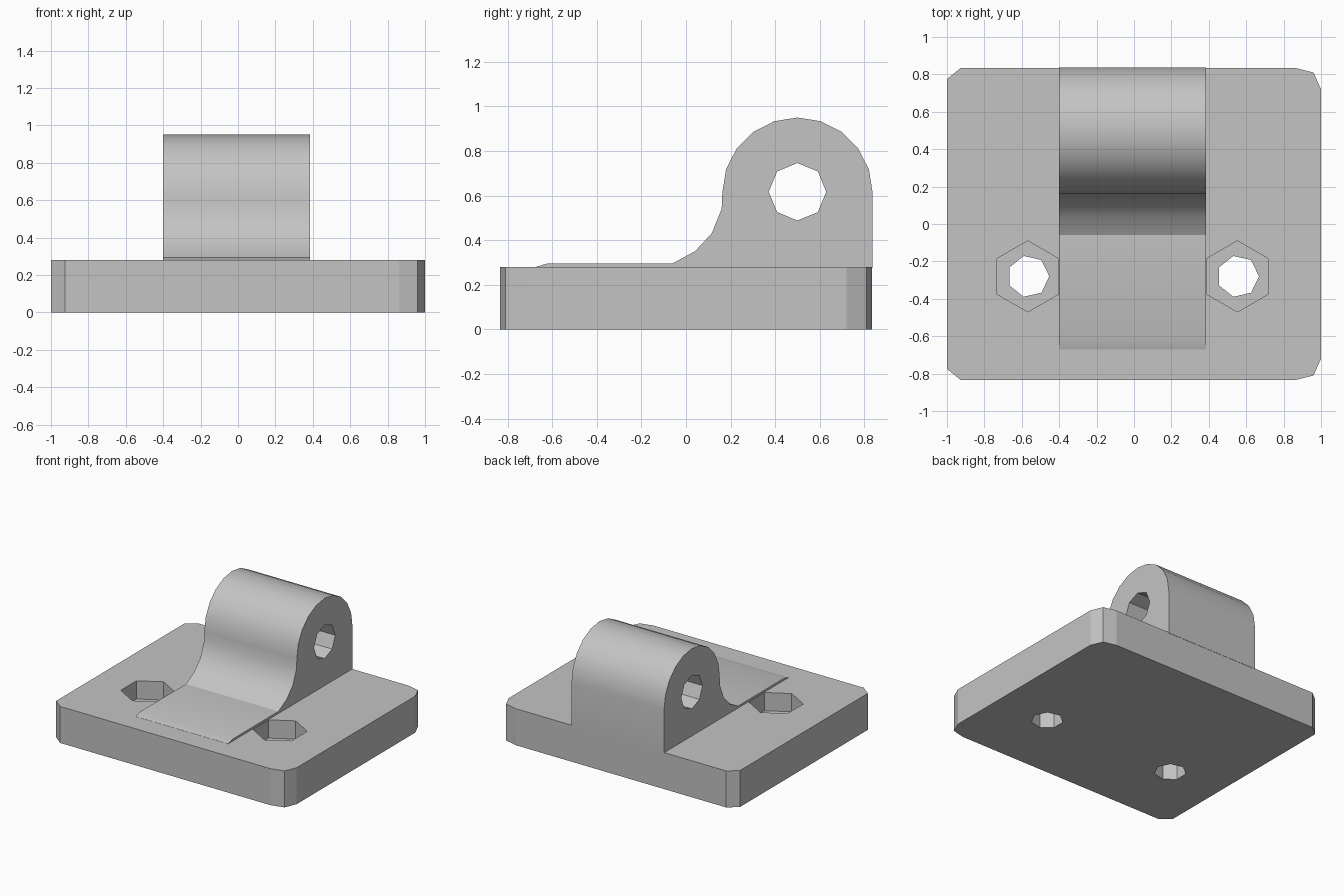
import bpy, bmesh, math
from mathutils import Matrix

if "Cube" in bpy.data.objects:
    bpy.data.objects.remove(bpy.data.objects["Cube"], do_unlink=True)

grey = bpy.data.materials.new("light grey plastic")
grey.use_nodes = True
colour = (0.55, 0.55, 0.55, 1)
grey.diffuse_color = colour
grey.node_tree.nodes["Principled BSDF"].inputs["Base Color"].default_value = colour

Z_UP = Matrix.Identity(4)
# Maps a profile drawn in (y, z) so that it is extruded along x
ALONG_X = Matrix(((0, 0, 1, 0), (1, 0, 0, 0), (0, 1, 0, 0), (0, 0, 0, 1)))


def prism(name, outline, low, high, frame=Z_UP):
    """Extrude a 2D outline from low to high along the frame's third axis."""
    bm = bmesh.new()
    face = bm.faces.new([bm.verts.new((u, v, low)) for u, v in outline])
    top = bmesh.ops.extrude_face_region(bm, geom=[face])["geom"]
    for v in top:
        if isinstance(v, bmesh.types.BMVert):
            v.co.z = high
    bmesh.ops.transform(bm, matrix=frame, verts=bm.verts)
    bmesh.ops.recalc_face_normals(bm, faces=bm.faces)
    mesh = bpy.data.meshes.new(name)
    bm.to_mesh(mesh)
    bm.free()
    mesh.materials.append(grey)
    obj = bpy.data.objects.new(name, mesh)
    bpy.context.collection.objects.link(obj)
    return obj


def arc(u, v, r, n, start=0, sweep=360, closed=True):
    steps = n if closed else n + 1
    angles = [math.radians(start + sweep * i / n) for i in range(steps)]
    return [(u + r * math.cos(a), v + r * math.sin(a)) for a in angles]


def cut(target, cutter):
    mod = target.modifiers.new(cutter.name, "BOOLEAN")
    mod.operation = "DIFFERENCE"
    mod.solver = "EXACT"
    mod.object = cutter
    bpy.context.view_layer.objects.active = target
    bpy.ops.object.modifier_apply(modifier=mod.name)
    bpy.data.objects.remove(cutter, do_unlink=True)


def smooth(obj):
    bpy.ops.object.select_all(action="DESELECT")
    obj.select_set(True)
    bpy.context.view_layer.objects.active = obj
    bpy.ops.object.shade_smooth_by_angle(angle=math.radians(28))


# Base plate: single chamfers on the right side, two-step corners on the left
right_half = [(1, 0.72), (0.96, 0.81), (0.86, 0.835)]
left_half = [(-0.925, 0.835), (-1, 0.775)]
upper = right_half + left_half
base = prism("base_plate", upper + [(x, -y) for x, y in reversed(upper)], 0, 0.28)

# Bolt holes with hexagonal nut pockets
for side, x in (("right", -0.568), ("left", 0.553)):
    cut(base, prism(side + "_nut_pocket", arc(x, -0.28, 0.19, 6, 90), 0.14, 0.4))
    cut(base, prism(side + "_bolt_hole", arc(x + 0.003, -0.28, 0.112, 7), -0.1, 0.3))

# Hinge lug: round eye, concave fillet and a thin tongue toward the front
profile = [(0.837, 0.275)]
profile += arc(0.5, 0.613, 0.337, 10, 0, 180, closed=False)
profile += [(0.16, 0.54), (0.115, 0.43), (0.04, 0.35), (-0.06, 0.296),
            (-0.62, 0.296), (-0.67, 0.281), (-0.67, 0.275)]
lug = prism("hinge_lug", profile, -0.4, 0.385, ALONG_X)
cut(lug, prism("pin_hole", arc(0.5, 0.617, 0.129, 8, 90), -0.6, 0.6, ALONG_X))
smooth(lug)
